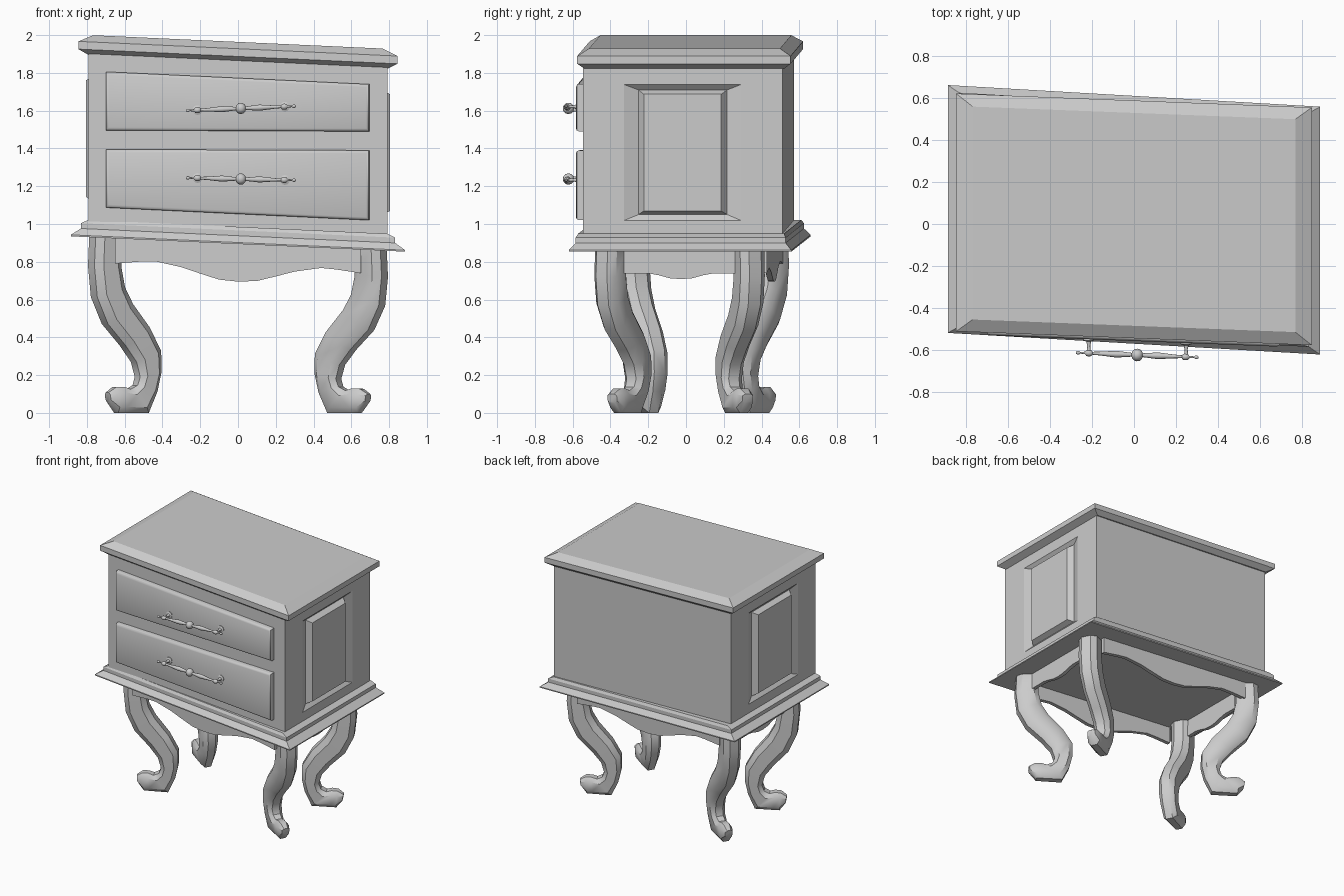
import bpy, bmesh, math
from mathutils import Vector, Matrix

if "Cube" in bpy.data.objects:
    bpy.data.objects.remove(bpy.data.objects["Cube"])


def skew(v, oy, sy):
    """The whole cabinet leans: y and z drift with x, feet stay on the floor."""
    x, y, z = v
    return (x, y + oy - sy * x, z - 0.046 * x * min(1.0, z / 0.9))


def make(name, verts, faces, smooth=None):
    bm = bmesh.new()
    vs = [bm.verts.new(v) for v in verts]
    for f in faces:
        bm.faces.new([vs[i] for i in f])
    bmesh.ops.recalc_face_normals(bm, faces=bm.faces)
    me = bpy.data.meshes.new(name)
    bm.to_mesh(me)
    bm.free()
    ob = bpy.data.objects.new(name, me)
    bpy.context.collection.objects.link(ob)
    if smooth:
        bpy.ops.object.select_all(action='DESELECT')
        ob.select_set(True)
        bpy.context.view_layer.objects.active = ob
        bpy.ops.object.shade_smooth_by_angle(angle=math.radians(smooth))
    return ob


def loft(name, rings, smooth=None):
    """Skin equal-sized rings of points and cap both ends."""
    n = len(rings[0])
    faces = [(a * n + i, a * n + (i + 1) % n, (a + 1) * n + (i + 1) % n, (a + 1) * n + i)
             for a in range(len(rings) - 1) for i in range(n)]
    last = (len(rings) - 1) * n
    faces += [tuple(range(n)), tuple(range(last, last + n))]
    return make(name, [p for r in rings for p in r], faces, smooth)


def rect_stack(name, profile, oy, sy):
    """Stack of rectangles (half x, half y, z), moulding style."""
    loft(name, [[skew((a * hx, b * hy, z), oy, sy)
                 for a, b in ((-1, -1), (1, -1), (1, 1), (-1, 1))]
                for hx, hy, z in profile])


# Top slab and base moulding
rect_stack("top_slab", [(0.79, 0.528, 1.858), (0.845, 0.565, 1.887), (0.845, 0.565, 1.928),
                        (0.767, 0.506, 1.964)], 0.022, 0.039)
rect_stack("base_moulding", [(0.885, 0.589, 0.894), (0.885, 0.589, 0.902), (0.832, 0.556, 0.938),
                             (0.832, 0.556, 0.966), (0.792, 0.545, 0.985)], 0.02, 0.058)

# Cabinet body: each side has a grooved, raised panel (x, half y, low z, high z)
side = [(0.792, 0.528, 0.95, 1.87), (0.792, 0.31, 1.055, 1.775),
        (0.765, 0.235, 1.085, 1.745), (0.805, 0.205, 1.106, 1.724)]


def side_ring(s, x, hy, lo, hi):
    return [skew((s * x, b * hy, z), 0.013, 0.039)
            for b, z in ((-1, lo), (1, lo), (1, hi), (-1, hi))]


loft("cabinet_body", [side_ring(-1, *p) for p in reversed(side)] + [side_ring(1, *p) for p in side])


# Drawers: softly edged fronts
def drawer(name, left, right):
    rings = []
    for depth, inset in ((-0.02, 0), (0.026, 0), (0.036, 0.005), (0.041, 0.016)):
        ring = []
        for x, z, a, b in ((-0.70, left[0], 1, 1), (0.695, right[0], -1, 1),
                           (0.695, right[1], -1, -1), (-0.70, left[1], 1, -1)):
            px = x + a * inset
            ring.append((px, -0.515 - 0.039 * px - depth, z + b * inset))
        rings.append(ring)
    loft(name, rings, 40)


drawer("upper_drawer", (1.496, 1.806), (1.49, 1.74))
drawer("lower_drawer", (1.087, 1.395), (1.02, 1.39))


# Handles: turned bar with ball centre, on two turned posts
def turned(name, start, end, profile, n=12):
    start, axis = Vector(start), Vector(end) - Vector(start)
    q = axis.to_track_quat('Z', 'Y')
    rings = []
    for t, r in profile:
        rings.append([start + axis * t + q @ Vector((r * math.cos(k * math.tau / n),
                                                     r * math.sin(k * math.tau / n), 0))
                      for k in range(n)])
    loft(name, rings, 50)


half_bar = [(0.0, 0.004), (0.01, 0.009), (0.025, 0.009), (0.035, 0.004), (0.075, 0.006),
            (0.085, 0.014), (0.105, 0.016), (0.125, 0.014), (0.135, 0.007), (0.2, 0.009),
            (0.33, 0.016), (0.42, 0.011), (0.455, 0.009), (0.46, 0.017), (0.477, 0.027)]
bar = half_bar + [(0.5, 0.03)] + [(1 - t, r) for t, r in reversed(half_bar)]
post = [(0, 0.026), (0.12, 0.026), (0.2, 0.012), (0.5, 0.007), (0.8, 0.009), (1, 0.011)]
for label, zc, slope in (("upper", 1.612, 0.04), ("lower", 1.238, -0.022)):
    def at(x, y0):
        return (x, y0 - 0.039 * x, zc + slope * (x - 0.015))
    turned(label + "_handle_bar", at(-0.276, -0.622), at(0.306, -0.622), bar)
    for end, x in (("left", -0.215), ("right", 0.248)):
        turned(f"{label}_handle_post_{end}", at(x, -0.553), at(x, -0.622), post)

# Cabriole legs: pairs of outer and inner outline points (x, z) and half width
leg = [(0.77, 0.91, 0.63, 0.91, 0.07), (0.777, 0.75, 0.635, 0.75, 0.07),
       (0.762, 0.59, 0.615, 0.645, 0.07), (0.705, 0.455, 0.572, 0.56, 0.068),
       (0.61, 0.345, 0.482, 0.44, 0.066), (0.552, 0.262, 0.422, 0.32, 0.063),
       (0.532, 0.185, 0.42, 0.21, 0.06), (0.545, 0.142, 0.44, 0.11, 0.056),
       (0.58, 0.122, 0.485, 0.0, 0.052), (0.615, 0.134, 0.61, 0.0, 0.048),
       (0.655, 0.132, 0.645, 0.0, 0.045), (0.692, 0.105, 0.685, 0.055, 0.03)]
octagon = [(1, -0.5), (1, 0.5), (0.55, 1), (-0.55, 1), (-1, 0.5), (-1, -0.5), (-0.55, -1), (0.55, -1)]
for fb, sy in (("front", -1), ("back", 1)):
    for lr, sx in (("left", -1), ("right", 1)):
        rings = []
        for xo, zo, xi, zi, h in leg:
            ring = []
            for u, v in octagon:
                x = (xo + xi) / 2 + u * (xo - xi) / 2
                z = (zo + zi) / 2 + u * (zo - zi) / 2
                y = 0.365 + (x - 0.70) * 0.56 + 0.87 * h * v
                ring.append(skew((sx * (x - 0.49 * h * v), sy * y, z), 0.03, 0.09))
            rings.append(ring)
        loft(f"{fb}_{lr}_leg", rings, 40)


# Scalloped aprons between the legs
def apron(name, half, place):
    pts = [(-p, z) for p, z in reversed(half) if p > 0] + half
    rings = [[skew(place(p, d, h), 0.02, 0.065)
              for d, h in ((-0.015, z), (0.015, z), (0.015, 0.9), (-0.015, 0.9))]
             for p, z in pts]
    loft(name, rings, 30)


long_edge = [(0, 0.695), (0.1, 0.702), (0.2, 0.73), (0.3, 0.76), (0.44, 0.785), (0.52, 0.78), (0.65, 0.765)]
short_edge = [(0, 0.735), (0.06, 0.74), (0.12, 0.757), (0.17, 0.766), (0.25, 0.765), (0.38, 0.765)]
for label, s in (("front", -1), ("back", 1)):
    apron(label + "_apron", long_edge, lambda p, d, z: (p, s * 0.435 + d, z))
for label, s in (("left", -1), ("right", 1)):
    apron(label + "_apron", short_edge, lambda p, d, z: (s * 0.70 + d, p, z))
